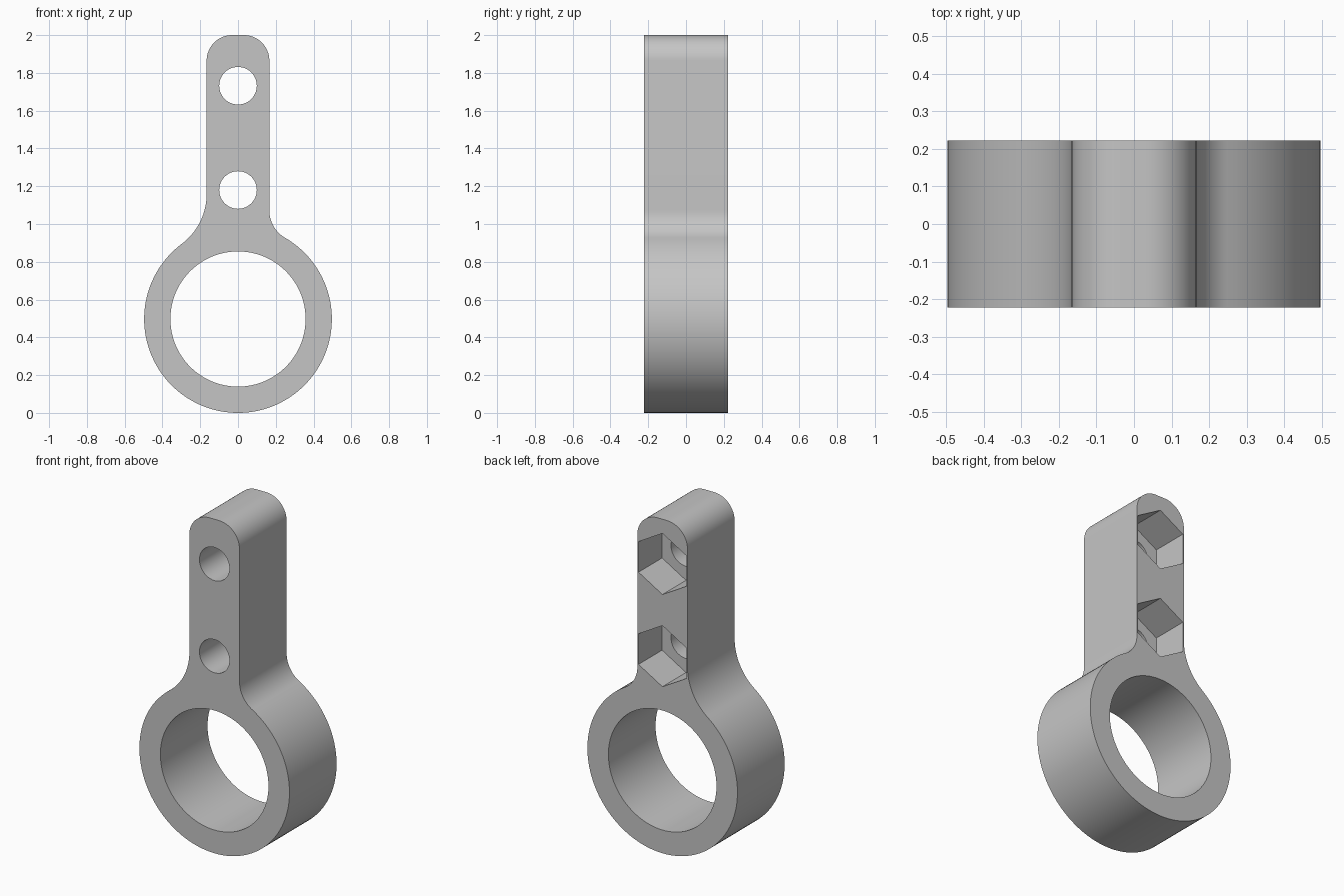
import bpy, bmesh
from math import sin, cos, pi, atan2, sqrt, radians
from mathutils import Matrix

old = bpy.data.objects.get("Cube")
if old:
    bpy.data.objects.remove(old, do_unlink=True)

RING_R, BORE_R = 0.497, 0.358      # clamp ring
ARM_W, TOP, CORNER = 0.166, 2.0, 0.135   # arm half width, height, corner radius
DEPTH = 0.223                      # half thickness
HOLES = (1.18, 1.732)              # bolt heights

grey = bpy.data.materials.new("plain grey")
grey.use_nodes = True
colour = (0.56, 0.56, 0.56, 1)
grey.diffuse_color = colour
grey.node_tree.nodes["Principled BSDF"].inputs["Base Color"].default_value = colour


def arc(cx, cz, r, a0, a1, n):
    return [(cx + r * cos(a0 + (a1 - a0) * i / n), cz + r * sin(a0 + (a1 - a0) * i / n))
            for i in range(n + 1)]


def fillet(r):
    """Centre height and ring contact angle of a fillet between arm and ring."""
    dz = sqrt((RING_R + r) ** 2 - (ARM_W + r) ** 2)
    return RING_R + dz, atan2(dz, ARM_W + r)


def prism(name, points, y0, y1):
    """Extrude an x-z outline from y0 to y1."""
    bm = bmesh.new()
    face = bm.faces.new([bm.verts.new((x, y0, z)) for x, z in points])
    out = bmesh.ops.extrude_face_region(bm, geom=[face])
    for v in out["geom"]:
        if isinstance(v, bmesh.types.BMVert):
            v.co.y = y1
    bmesh.ops.recalc_face_normals(bm, faces=bm.faces)
    mesh = bpy.data.meshes.new(name)
    bm.to_mesh(mesh)
    bm.free()
    mesh.materials.append(grey)
    obj = bpy.data.objects.new(name, mesh)
    bpy.context.collection.objects.link(obj)
    return obj


# Outline: ring, tight left fillet, rounded arm top, wide right fillet
LEFT_R, RIGHT_R = 0.167, 0.33
lz, la = fillet(LEFT_R)
rz, ra = fillet(RIGHT_R)
outline = arc(0, RING_R, RING_R, pi - ra, 2 * pi + la, 96)
outline += arc(ARM_W + LEFT_R, lz, LEFT_R, pi + la, pi, 16)[1:]
outline += arc(ARM_W - CORNER, TOP - CORNER, CORNER, 0, pi / 2, 16)
outline += arc(CORNER - ARM_W, TOP - CORNER, CORNER, pi / 2, pi, 16)
outline += arc(-ARM_W - RIGHT_R, rz, RIGHT_R, 0, -ra, 20)[:-1]
bracket = prism("ring_bracket", outline, -DEPTH, DEPTH)

# Cutters: ring bore, bolt holes and hexagonal nut pockets in the back
cutters = [prism("bore_cutter", arc(0, RING_R, BORE_R, 0, 2 * pi, 96)[:-1], -1, 1)]
for z in HOLES:
    cutters.append(prism("bolt_cutter", arc(0, z, 0.0995, 0, 2 * pi, 48)[:-1], -1, 1))
    cutters.append(prism("nut_cutter", arc(0, z, 0.183, pi / 6, pi / 6 + 2 * pi, 6)[:-1], 0, 1))

bpy.ops.object.select_all(action="DESELECT")
bpy.context.view_layer.objects.active = bracket
bracket.select_set(True)
for cutter in cutters:
    cutter.hide_render = True
    mod = bracket.modifiers.new(cutter.name, "BOOLEAN")
    mod.operation, mod.solver, mod.object = "DIFFERENCE", "EXACT", cutter
    bpy.ops.object.modifier_apply(modifier=mod.name)
for cutter in cutters:
    bpy.data.objects.remove(cutter, do_unlink=True)

bpy.ops.object.shade_smooth_by_angle(angle=radians(30))
